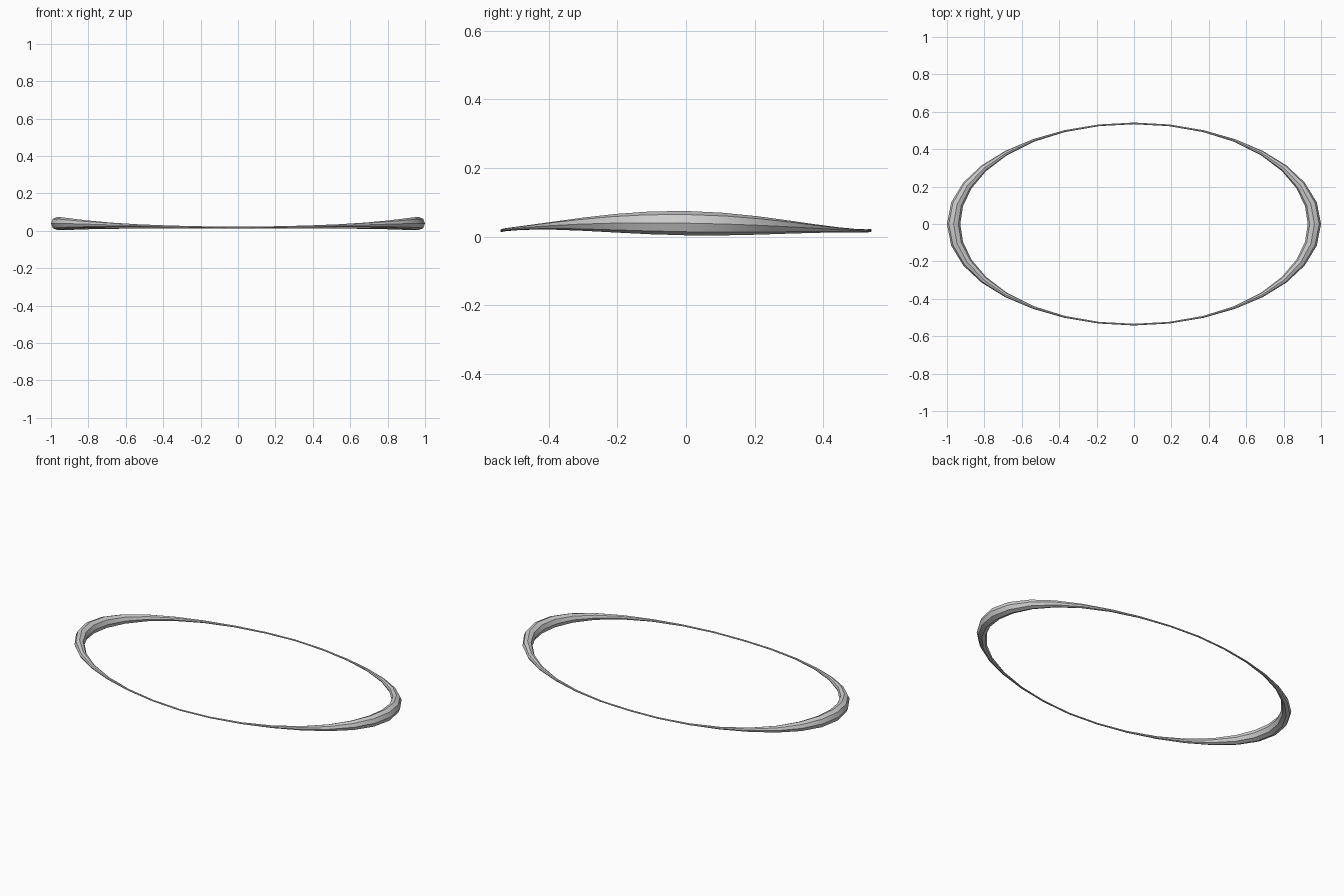
import bpy, bmesh
from math import sin, cos, pi
from mathutils import Vector

if "Cube" in bpy.data.objects:
    bpy.data.objects.remove(bpy.data.objects["Cube"])

RINGS, SIDES = 32, 8
RX, RY = 0.9645, 0.538

# Oval band: octagonal section that swells toward the left and right ends
bm = bmesh.new()
loops = []
for i in range(RINGS):
    a = 2 * pi * i / RINGS
    c, s = cos(a), sin(a)
    swell = abs(c)
    r = 0.0045 + 0.031 * swell ** 4
    z = 0.0175 + 0.0215 * swell ** 2.2 - 0.009 * s * swell
    centre = Vector((RX * c, RY * s, z))
    out = Vector((RY * c, RX * s, 0)).normalized()
    loops.append([bm.verts.new(centre + out * r * cos(2 * pi * k / SIDES)
                  + Vector((0, 0, r * sin(2 * pi * k / SIDES)))) for k in range(SIDES)])
for i in range(RINGS):
    p, q = loops[i], loops[(i + 1) % RINGS]
    for k in range(SIDES):
        n = (k + 1) % SIDES
        bm.faces.new((p[k], q[k], q[n], p[n]))
bmesh.ops.recalc_face_normals(bm, faces=bm.faces[:])
mesh = bpy.data.meshes.new("oval_band")
bm.to_mesh(mesh)
bm.free()
band = bpy.data.objects.new("oval_band", mesh)
bpy.context.collection.objects.link(band)

# Smooth along the band, crisp across its facets
bpy.context.view_layer.objects.active = band
band.select_set(True)
bpy.ops.object.shade_smooth_by_angle(angle=0.52)
